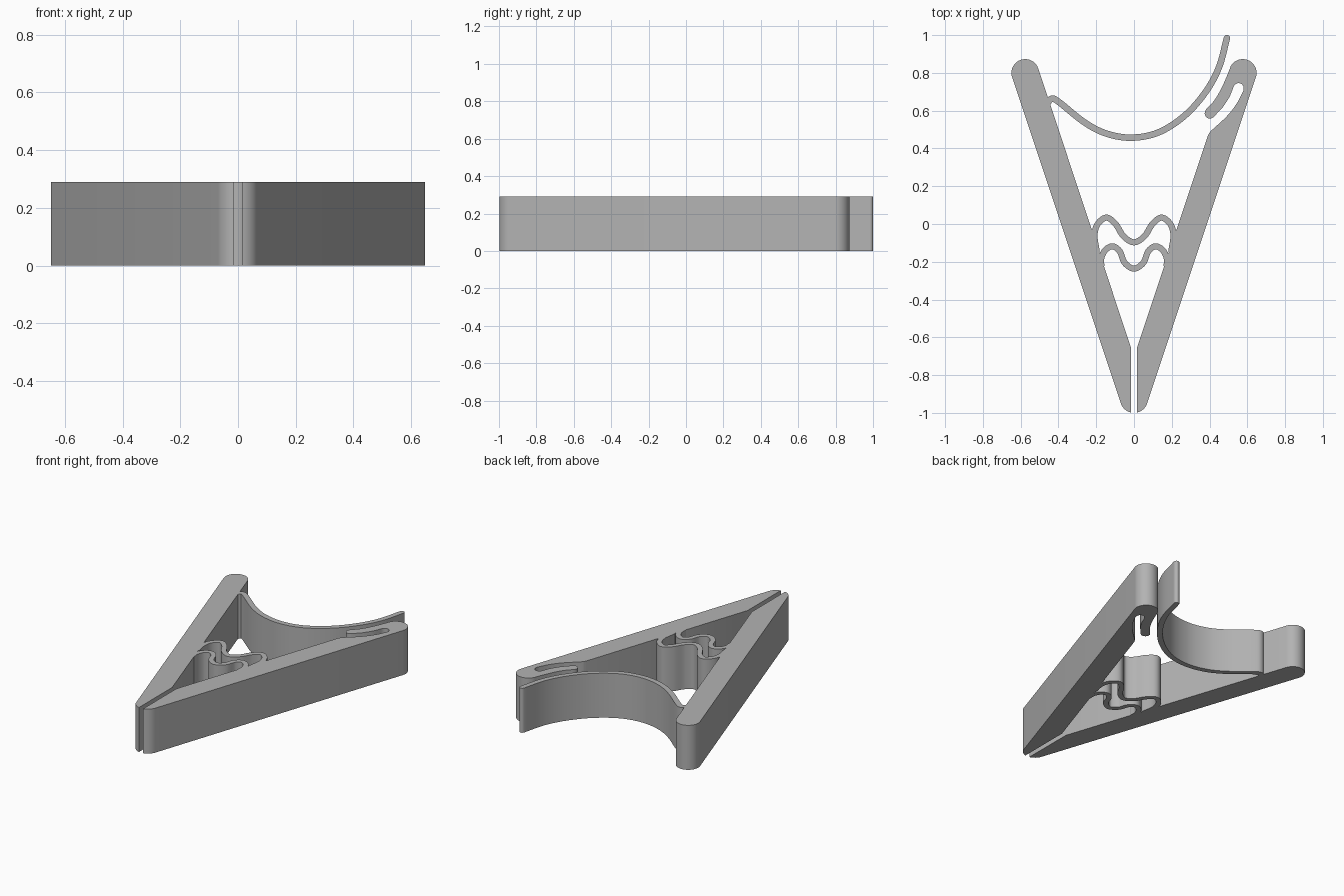
import bpy, bmesh, math
from mathutils import Vector

if "Cube" in bpy.data.objects:
    bpy.data.objects.remove(bpy.data.objects["Cube"])

HEIGHT = 0.29

grey = bpy.data.materials.new("plain_grey")
grey.diffuse_color = (0.45, 0.45, 0.45, 1)
grey.use_nodes = True
grey.node_tree.nodes["Principled BSDF"].inputs["Base Color"].default_value = grey.diffuse_color


def arc(cx, cy, r, a0, a1, n=14):
    """Points along an arc, angles in degrees."""
    return [(cx + r * math.cos(math.radians(a0 + (a1 - a0) * i / n)),
             cy + r * math.sin(math.radians(a0 + (a1 - a0) * i / n))) for i in range(n + 1)]


def smooth_path(pts, steps=8):
    """Catmull-Rom curve through the points."""
    p = [Vector(q) for q in pts]
    p = [2 * p[0] - p[1]] + p + [2 * p[-1] - p[-2]]
    out = []
    for a, b, c, d in zip(p, p[1:], p[2:], p[3:]):
        for i in range(steps):
            t = i / steps
            out.append(0.5 * (2 * b + (c - a) * t + (2 * a - 5 * b + 4 * c - d) * t * t
                              + (3 * b - a - 3 * c + d) * t ** 3))
    return out + [p[-2]]


def ribbon(pts, width):
    """Outline of a constant-width strip with round ends."""
    path = smooth_path(pts)
    left, right = [], []
    for i, q in enumerate(path):
        t = (path[min(i + 1, len(path) - 1)] - path[max(i - 1, 0)]).normalized()
        n = Vector((-t.y, t.x)) * width / 2
        left.append(q + n)
        right.append(q - n)

    def cap(centre, start):
        a = math.degrees(math.atan2(start.y - centre.y, start.x - centre.x))
        return arc(centre.x, centre.y, width / 2, a, a + 180, 8)[1:-1]
    return right + cap(path[-1], right[-1]) + left[::-1] + cap(path[0], left[0])


def prism(name, outline):
    """Extrude a flat outline to the full height."""
    bm = bmesh.new()
    face = bm.faces.new([bm.verts.new((p[0], p[1], 0)) for p in outline])
    top = bmesh.ops.extrude_face_region(bm, geom=[face])["geom"]
    bmesh.ops.translate(bm, vec=(0, 0, HEIGHT),
                        verts=[v for v in top if isinstance(v, bmesh.types.BMVert)])
    bmesh.ops.recalc_face_normals(bm, faces=bm.faces)
    me = bpy.data.meshes.new(name)
    bm.to_mesh(me)
    bm.free()
    me.materials.append(grey)
    ob = bpy.data.objects.new(name, me)
    bpy.context.collection.objects.link(ob)
    return ob


# Arms: rounded foot, straight outer edge, round tip, then the inner edge
foot = arc(0, -0.927, 0.073, -78, -18.4, 8)
tip = arc(0.576, 0.80, 0.073, -18.4, 161.6, 20)
inner_foot = [(0.0155, -0.656)]
# Right arm has a curved tine split off by a narrow slot
tine = (smooth_path([(0.508, 0.823), (0.466, 0.725), (0.425, 0.655), (0.382, 0.607)], 6)
        + arc(0.402, 0.586, 0.028, 135, 315, 8)[1:]
        + smooth_path([(0.47, 0.618), (0.505, 0.672), (0.528, 0.728)], 6)
        + arc(0.554, 0.719, 0.027, 150, -15, 8)
        + smooth_path([(0.577, 0.70), (0.54, 0.632), (0.487, 0.566), (0.41, 0.495), (0.392, 0.47)], 6))
right_arm = prism("right_arm", foot + tip[:-1] + tine + inner_foot)
left_arm = prism("left_arm", [(-x, y) for x, y in foot + tip + inner_foot])

# Long curved holder strip
holder = prism("holder_strip", ribbon(
    [(-0.456, 0.645), (-0.432, 0.664), (-0.39, 0.64), (-0.265, 0.54), (-0.15, 0.48), (-0.015, 0.457),
     (0.13, 0.485), (0.27, 0.575), (0.38, 0.70), (0.45, 0.83), (0.492, 0.984)], 0.034))

# Two wavy springs, symmetric about the middle
springs = {
    "upper_spring": [(0, -0.097), (0.055, -0.065), (0.098, 0.0), (0.146, 0.034),
                     (0.192, 0.0), (0.209, -0.06), (0.198, -0.14)],
    "lower_spring": [(0, -0.236), (0.05, -0.205), (0.075, -0.145), (0.113, -0.118),
                     (0.152, -0.138), (0.173, -0.18), (0.173, -0.22)],
}
parts = [left_arm, holder]
for name, half in springs.items():
    full = [(-x, y) for x, y in half[:0:-1]] + half
    parts.append(prism(name, ribbon(full, 0.032)))

# Fuse everything into one clip
body = right_arm
body.name = "clip_body"
bpy.context.view_layer.objects.active = body
body.select_set(True)
for part in parts[2:] + parts[:2]:
    mod = body.modifiers.new("fuse", 'BOOLEAN')
    mod.operation, mod.solver, mod.object = 'UNION', 'EXACT', part
    bpy.ops.object.modifier_apply(modifier=mod.name)
    bpy.data.objects.remove(part)
bpy.ops.object.shade_smooth_by_angle(angle=math.radians(30))
